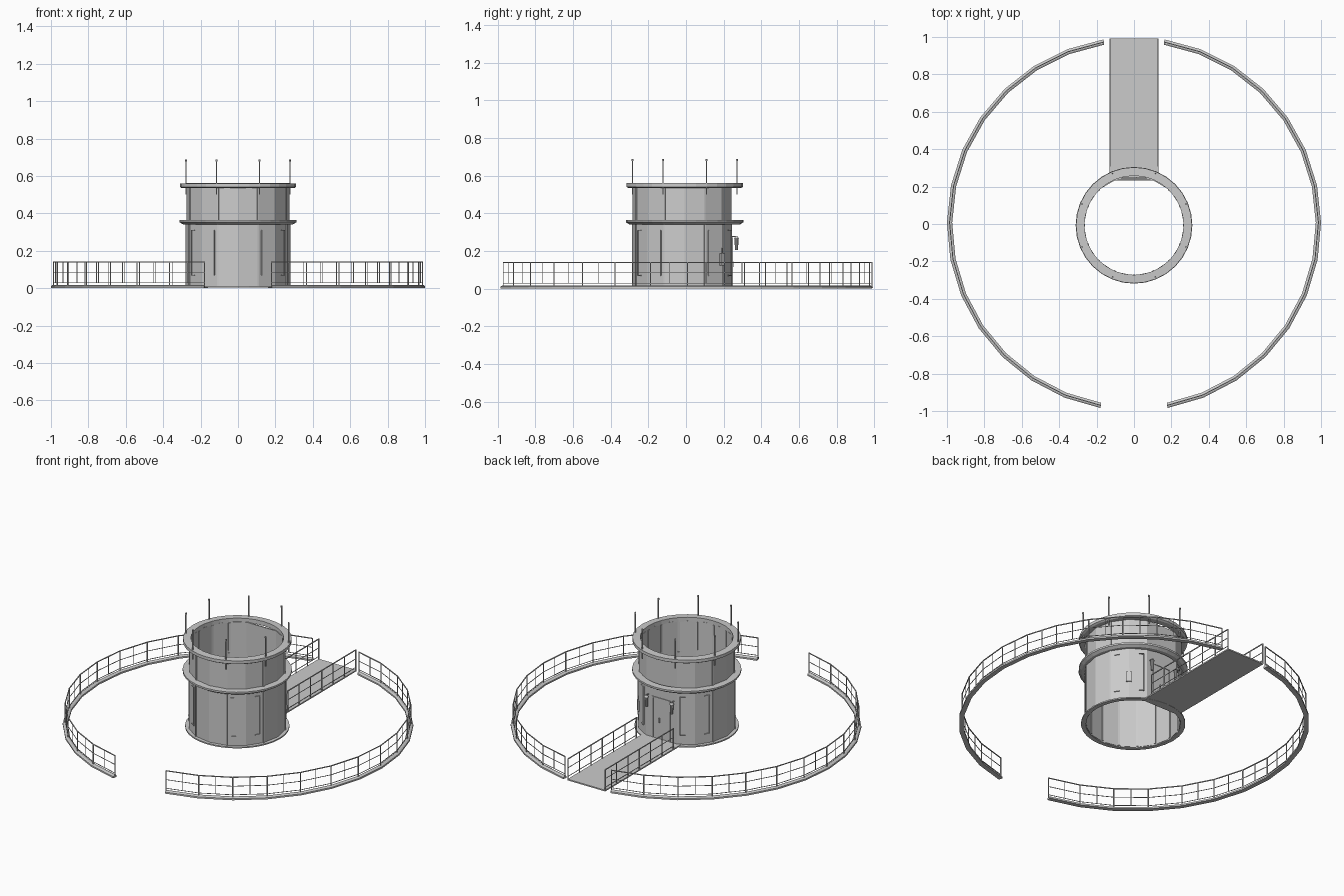
import bpy, bmesh
from math import sin, cos, pi, radians
from mathutils import Vector, Matrix

if "Cube" in bpy.data.objects:
    bpy.data.objects.remove(bpy.data.objects["Cube"])

TOWER_Y = -.007


def finish(bm, name, y=0.0):
    bmesh.ops.recalc_face_normals(bm, faces=bm.faces)
    bmesh.ops.translate(bm, verts=bm.verts, vec=(0, y, 0))
    me = bpy.data.meshes.new(name)
    bm.to_mesh(me)
    bm.free()
    ob = bpy.data.objects.new(name, me)
    bpy.context.collection.objects.link(ob)
    return ob


def box(bm, c, s, rot=0.0):
    m = Matrix.Translation(c) @ Matrix.Rotation(rot, 4, 'Z') @ Matrix.Diagonal((*s, 1))
    bmesh.ops.create_cube(bm, size=1, matrix=m)


def bar(bm, a, b, w):
    a, b = Vector(a), Vector(b)
    d = b - a
    m = (Matrix.Translation((a + b) / 2) @ d.to_track_quat('Z', 'Y').to_matrix().to_4x4()
         @ Matrix.Diagonal((w, w, d.length, 1)))
    bmesh.ops.create_cube(bm, size=1, matrix=m)


def sweep(bm, profile, angles, closed=False, ymax=None):
    """Carry a closed (radius, z) profile round the z axis; ymax flattens the back."""
    rows = []
    for a in angles:
        row = []
        for r, z in profile:
            y = r * sin(a)
            lim = y if ymax is None else min(y, ymax - (0.28 - r))
            row.append(bm.verts.new((r * cos(a), lim, z)))
        rows.append(row)
    n = len(profile)
    for i in range(len(rows) if closed else len(rows) - 1):
        p, q = rows[i], rows[(i + 1) % len(rows)]
        for j in range(n):
            k = (j + 1) % n
            bm.faces.new((p[j], p[k], q[k], q[j]))
    if not closed:
        bm.faces.new(rows[0])
        bm.faces.new(rows[-1])


def rect(r0, r1, z0, z1):
    return [(r0, z0), (r1, z0), (r1, z1), (r0, z1)]


def railing(bm, pts, mids=True):
    """Posts at the points (and midway) joined by three rails."""
    for i, p in enumerate(pts):
        p = Vector(p)
        bar(bm, p + Vector((0, 0, .012)), p + Vector((0, 0, .142)), .005)
        if i + 1 < len(pts):
            q = Vector(pts[i + 1])
            m = (p + q) / 2
            if mids:
                bar(bm, m + Vector((0, 0, .03)), m + Vector((0, 0, .14)), .003)
            for z, w in ((.03, .003), (.084, .003), (.14, .005)):
                bar(bm, p + Vector((0, 0, z)), q + Vector((0, 0, z)), w)


# outer curb and guard rail, two half rings open at front and back
angs = [radians(-79.6 + 11.44 * i) for i in range(15)]
for side, name in ((1, "right"), (-1, "left")):
    bm = bmesh.new()
    prof = [(.972, .002), (1.0, .002), (1.0, .012), (.992, .017), (.98, .017), (.972, .012)]
    sweep(bm, prof, angs)
    bmesh.ops.scale(bm, verts=bm.verts, vec=(side, 1, 1))
    finish(bm, name + "_curb")
    bm = bmesh.new()
    railing(bm, [(side * .986 * cos(a), .986 * sin(a), 0) for a in angs])
    finish(bm, name + "_guard_rail")

# walkway deck with side rails
bm = bmesh.new()
box(bm, (0, .613, .009), (.262, .756, .008))
finish(bm, "walkway_deck")
bm = bmesh.new()
for s in (-1, 1):
    railing(bm, [(s * .129, .31 + .113 * i, 0) for i in range(7)], False)
finish(bm, "walkway_rails")

# tower walls, flattened at the back
ring16 = [pi / 8 * i for i in range(16)]
bm = bmesh.new()
sweep(bm, rect(.272, .28, .008, .35), ring16, True, .252)
finish(bm, "lower_wall", TOWER_Y)
bm = bmesh.new()
sweep(bm, rect(.268, .276, .35, .54), ring16, True, .252)
finish(bm, "upper_wall", TOWER_Y)

# collar rings
ring32 = [pi / 16 * i for i in range(32)]
for name, prof in (
        ("base_ring", rect(.272, .298, .004, .012)),
        ("middle_ring", [(.27, .342), (.295, .342), (.312, .353), (.312, .364), (.27, .366)]),
        ("top_ring", [(.265, .535), (.3, .535), (.31, .541), (.31, .56), (.265, .562)])):
    bm = bmesh.new()
    sweep(bm, prof, ring32, True)
    finish(bm, name, TOWER_Y)

# vertical ribs inside and outside the wall corners
ribs = bmesh.new()
for i in range(16):
    a = pi / 8 * i
    if sin(a) < .85:
        for r, z0, z1 in ((.27, .012, .345), (.266, .36, .535)):
            box(ribs, (r * cos(a), r * sin(a), (z0 + z1) / 2), (.008, .012, z1 - z0), a)
        if i % 2:
            for r, z0, z1 in ((.28, .012, .345), (.276, .36, .535)):
                box(ribs, (r * cos(a), r * sin(a), (z0 + z1) / 2), (.008, .008, z1 - z0), a)
finish(ribs, "wall_ribs", TOWER_Y)

# slim panel strips with short feet on the diagonal sides
bm = bmesh.new()
for k in range(4):
    for s in (-1, 1):
        b = pi / 4 + pi / 2 * k + s * pi / 16
        r = .2765
        t = Vector((-sin(b), cos(b), 0)) * s
        c = Vector((r * cos(b), r * sin(b), 0))
        box(bm, c + t * .032 + Vector((0, 0, .19)), (.007, .004, .24), b)
        for z in (.07, .31):
            box(bm, c + t * .017 + Vector((0, 0, z)), (.007, .03, .004), b)
finish(bm, "wall_panel_strips", TOWER_Y)

# eight antenna rods fixed to the top ring
bm = bmesh.new()
for i in range(8):
    a = pi / 4 * (i + .5)
    x, y = .3 * cos(a), .3 * sin(a)
    bar(bm, (x, y, .5), (x, y, .685), .006)
    box(bm, (x, y, .683), (.008, .008, .01), a)
finish(bm, "antenna_rods", TOWER_Y)

# door with frame and handle
bm = bmesh.new()
for s in (-1, 1):
    box(bm, (s * .06, .245, .14), (.008, .008, .255))
box(bm, (0, .245, .268), (.128, .008, .006))
box(bm, (0, .245, .14), (.004, .004, .25))
box(bm, (.012, .247, .13), (.005, .01, .03))
finish(bm, "door_frame")

# lamps flanking the door
bm = bmesh.new()
for s in (-1, 1):
    x = s * .088
    for r1, r2, d, z in ((.008, .011, .06, .236), (.014, .006, .012, .272)):
        bmesh.ops.create_cone(bm, cap_ends=True, segments=10, radius1=r1, radius2=r2, depth=d,
                              matrix=Matrix.Translation((x, .268, z)))
    bar(bm, (x, .242, .277), (x, .268, .277), .005)
finish(bm, "door_lamps")

# control box on the side of the wall
bm = bmesh.new()
a = radians(45)
box(bm, (.28 * cos(a), .28 * sin(a), .155), (.012, .03, .065), a)
box(bm, (.28 * cos(a), .28 * sin(a), .2), (.006, .006, .03), a)
finish(bm, "control_box", TOWER_Y)
